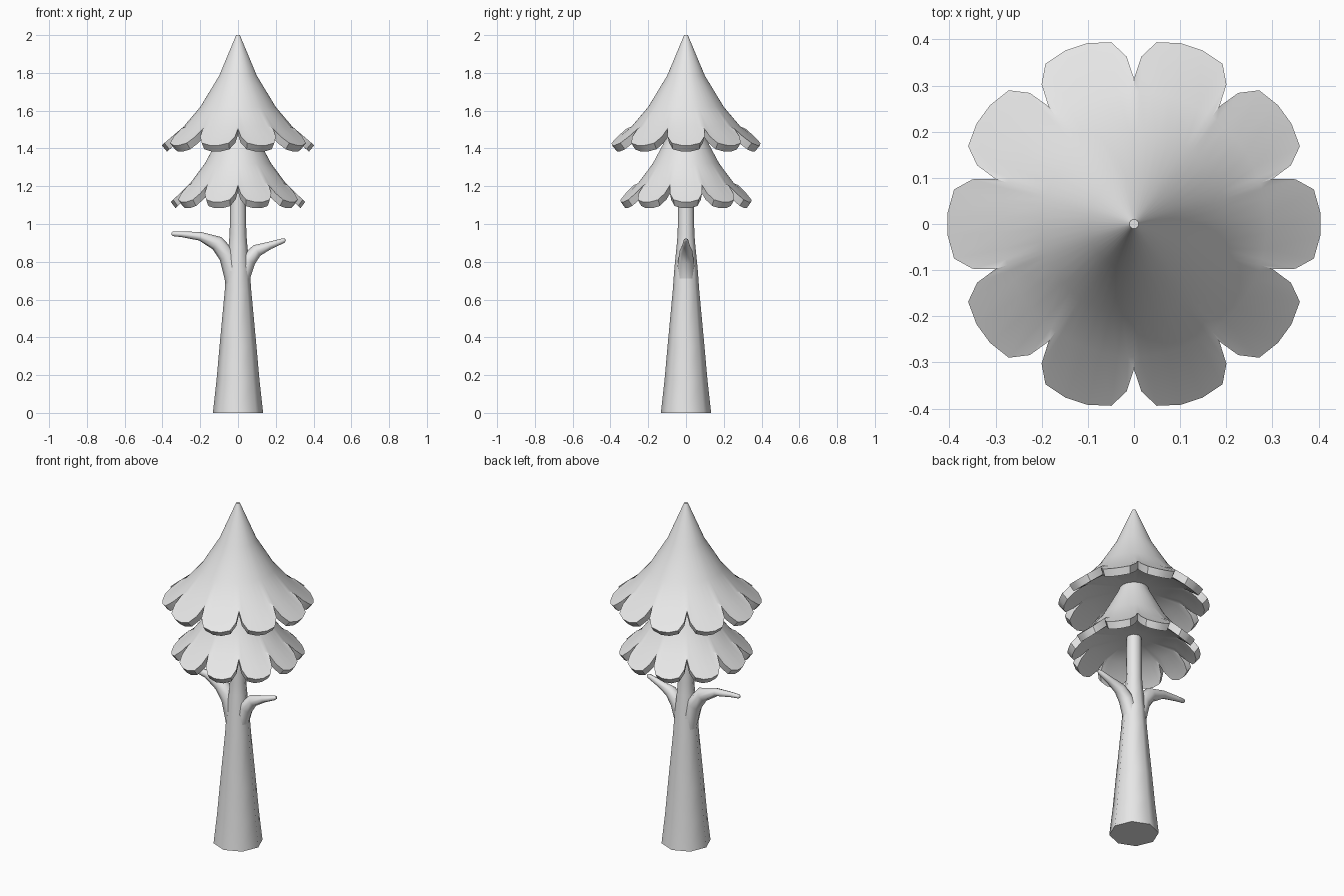
import bpy
import bmesh
from math import sin, cos, pi, radians, degrees, atan2, hypot
from mathutils import Vector

cube = bpy.data.objects.get("Cube")
if cube:
    bpy.data.objects.remove(cube, do_unlink=True)

grey = bpy.data.materials.new("light_grey")
grey.use_nodes = True
colour = (0.8, 0.8, 0.8, 1)
grey.diffuse_color = colour
grey.node_tree.nodes["Principled BSDF"].inputs["Base Color"].default_value = colour


def loft(name, rings, angle):
    """Skin a list of equal-length point rings and cap both ends."""
    bm = bmesh.new()
    rows = [[bm.verts.new(p) for p in ring] for ring in rings]
    count = len(rows[0])
    for a, b in zip(rows, rows[1:]):
        for i in range(count):
            j = (i + 1) % count
            bm.faces.new((a[i], a[j], b[j], b[i]))
    bm.faces.new(rows[0])
    bm.faces.new(rows[-1])
    bmesh.ops.recalc_face_normals(bm, faces=bm.faces)
    mesh = bpy.data.meshes.new(name)
    bm.to_mesh(mesh)
    bm.free()
    mesh.materials.append(grey)
    obj = bpy.data.objects.new(name, mesh)
    bpy.context.collection.objects.link(obj)
    bpy.ops.object.select_all(action='DESELECT')
    obj.select_set(True)
    bpy.context.view_layer.objects.active = obj
    bpy.ops.object.shade_smooth_by_angle(angle=radians(angle))
    return obj


# Scalloped canopy: cone rings, ten petals round the rim, thick edge, shallow underside
PETALS = 10
HALF_PETAL = [(0.300, -0.0975), (0.350, -0.097), (0.390, -0.075), (0.404, -0.025)]
PETAL = HALF_PETAL + [(d, -w) for d, w in reversed(HALF_PETAL[1:])]


def canopy(name, scale, lift):
    rim, under, angles = [], [], []
    for k in range(PETALS):
        for d, w in PETAL:
            a = 2 * pi * k / PETALS + atan2(w, d)
            r, z = hypot(d, w), 1.505 - 0.85 * (d - 0.3)
            angles.append(a)
            rim.append((r, z))
            under.append((r - 0.028, z - 0.033))

    def ring(profile):
        return [(scale * r * cos(a), scale * r * sin(a), z + lift)
                for a, (r, z) in zip(angles, profile)]

    def circle(r, z):
        return ring([(r, z)] * len(angles))

    cone = [circle(r, z) for r, z in [(0.01, 2), (0.1, 1.785), (0.2, 1.62), (0.288, 1.516)]]
    ceiling = [circle(0.26, 1.485), circle(0.08, 1.51)]
    return loft(name, cone + [ring(rim), ring(under)] + ceiling, 40)


canopy("upper_canopy", 1.0, 0.0)
canopy("lower_canopy", 0.88, -0.3)

# Trunk: eight-sided tapering column
SIDES = 8
trunk = [(0.133, 0), (0.114, 0.17), (0.098, 0.35), (0.07, 0.65), (0.062, 0.76),
         (0.05, 0.88), (0.044, 0.95), (0.04, 1.3)]
loft("trunk", [[(r * cos(2 * pi * i / SIDES), r * sin(2 * pi * i / SIDES), z)
                for i in range(SIDES)] for r, z in trunk], 50)


# Branches: tapering tubes that grow out of the trunk and bend sideways
def branch(name, path):
    rings = []
    for i, (x, z, r) in enumerate(path):
        before, after = path[max(i - 1, 0)], path[min(i + 1, len(path) - 1)]
        along = Vector((after[0] - before[0], 0, after[1] - before[1])).normalized()
        across = Vector((-along.z, 0, along.x))
        rings.append([Vector((x, 0, z)) + r * (cos(t) * across + sin(t) * Vector((0, 1, 0)))
                      for t in (2 * pi * k / SIDES for k in range(SIDES))])
    return loft(name, rings, 60)


branch("right_branch", [(0, 0.6, 0.055), (-0.02, 0.72, 0.052), (-0.055, 0.83, 0.046),
                        (-0.11, 0.898, 0.04), (-0.2, 0.935, 0.023),
                        (-0.3, 0.946, 0.015), (-0.345, 0.948, 0.012), (-0.352, 0.948, 0.006)])
branch("left_branch", [(0, 0.62, 0.052), (0.02, 0.73, 0.048), (0.055, 0.81, 0.041),
                       (0.1, 0.86, 0.033), (0.17, 0.887, 0.02),
                       (0.24, 0.912, 0.013), (0.252, 0.916, 0.006)])
